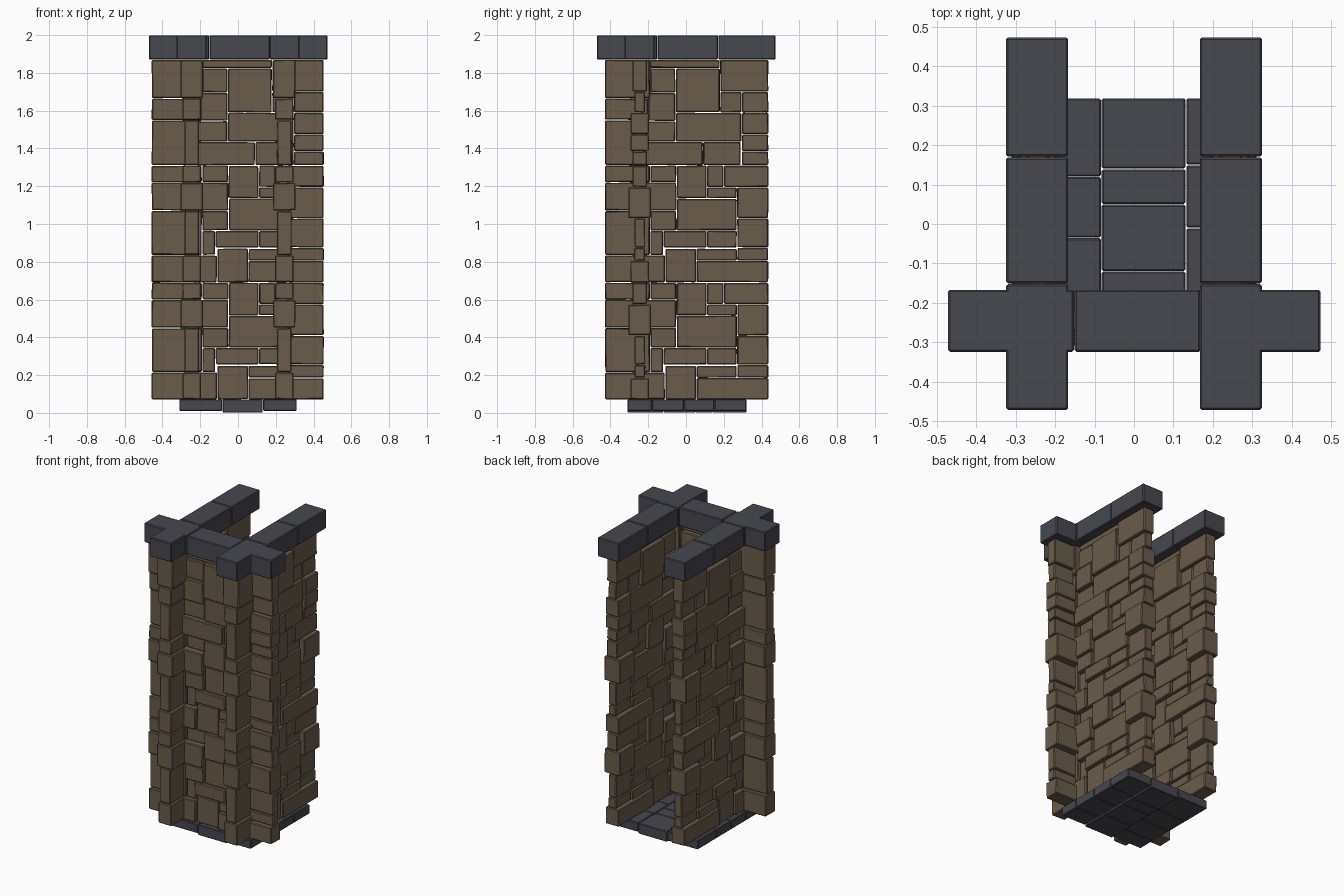
import bpy, bmesh, random
from mathutils import Matrix, Vector

random.seed(4)
if "Cube" in bpy.data.objects:
    bpy.data.objects.remove(bpy.data.objects["Cube"], do_unlink=True)


def make_material(name, color):
    mat = bpy.data.materials.new(name)
    mat.use_nodes = True
    mat.diffuse_color = color
    mat.node_tree.nodes["Principled BSDF"].inputs["Base Color"].default_value = color
    return mat


BROWN = make_material("brown stone", (0.145, 0.107, 0.070, 1))
SLATE = make_material("dark slate", (0.063, 0.063, 0.080, 1))


def add_block(bm, low, high, gap=0.002, wobble=0.0):
    """One stone between two corners, shrunk by the joint gap."""
    low, high = Vector(low), Vector(high)
    size = high - low - Vector((gap, gap, gap)) * 2
    place = Matrix.Translation((low + high) / 2) @ Matrix.Diagonal((*size, 1))
    for v in bmesh.ops.create_cube(bm, size=1, matrix=place)["verts"]:
        v.co += Vector([random.uniform(-wobble, wobble) for _ in range(3)])


def finish(name, bm, mat, bevel=0.005):
    mesh = bpy.data.meshes.new(name)
    bm.to_mesh(mesh)
    bm.free()
    mesh.materials.append(mat)
    obj = bpy.data.objects.new(name, mesh)
    bpy.context.collection.objects.link(obj)
    mod = obj.modifiers.new("worn edges", "BEVEL")
    mod.width = bevel
    mod.segments = 1
    return obj


# Stone layouts: start, end, bottom, top in hundredths, and a depth letter
DEPTH = {"w": 0.122, "m": 0.102, "s": 0.08, "n": 0.06}
L, R = -99, 99  # wall ends
LOWER = [
    (L, -11, 0, 14.5, "m"), (L, -19, 14.5, 38, "s"), (L, -5, 38, 53, "w"),
    (L, -19, 53, 62, "m"), (-19, -12, 14.5, 27.5, "n"), (-19, -5, 27.5, 38, "m"),
    (-19, -5, 53, 62, "n"), (-11, 5.5, 0, 18, "s"), (5.5, R, 0, 11.5, "m"),
    (5.5, 27, 11.5, 18, "s"), (27, R, 11.5, 18.5, "n"), (-12, 11, 18.5, 27.5, "m"),
    (11, 27, 18.5, 27.5, "s"), (27, R, 18.5, 34, "n"), (-5, 27, 27.5, 44.5, "s"),
    (27, R, 34, 50.5, "w"), (-5, 11, 44.5, 62, "m"), (11, 27, 44.5, 50.5, "n"),
    (11, 20, 50.5, 62, "n"), (20, R, 50.5, 62, "s"),
]
UPPER = [
    (L, -22, 0, 24, "s"), (L, -20, 24, 35.5, "m"), (L, -19, 35.5, 56, "w"),
    (-22, 9, 0, 12.5, "m"), (9, 29, 0, 12.5, "s"), (-22, -5.5, 12.5, 23.5, "n"),
    (-20, -5.5, 23.5, 38.5, "m"), (-19, -5.5, 38.5, 51.5, "s"),
    (-5.5, 29.5, 12.5, 28, "s"), (-5.5, 18, 28, 51.5, "m"), (-19, 18, 51.5, 56, "n"),
    (18, 29.5, 28, 39, "n"), (18, R, 39, 56, "s"), (29.5, R, 28, 39, "n"),
    (29.5, R, 16.5, 28, "m"), (29.5, R, 7.5, 16.5, "m"), (29.5, R, 0, 7.5, "s"),
]


def build_wall(name, centre, along_x, start, end):
    bm = bmesh.new()
    for base, layout in ((0.07, LOWER), (0.69, LOWER), (1.31, UPPER)):
        for a, b, z0, z1, letter in layout:
            a, b = max(a / 100, start), min(b / 100, end)
            half = DEPTH[letter] / 2
            z0, z1 = base + z0 / 100, base + z1 / 100
            if along_x:
                low, high = (a, centre - half, z0), (b, centre + half, z1)
            else:
                low, high = (centre - half, a, z0), (centre + half, b, z1)
            add_block(bm, low, high, wobble=0.0015)
    return finish(name, bm, BROWN)


# Three crossing walls, open at the back
build_wall("front_wall", -0.245, True, -0.458, 0.455)
build_wall("left_wall", 0.245, False, -0.43, 0.437)
build_wall("right_wall", -0.245, False, -0.43, 0.437)

# Top beams, three slabs each
CUTS = (-0.473, -0.152, 0.17, 0.475)
for name, along_x, c in (("left_beam", False, 0.246), ("right_beam", False, -0.246),
                         ("front_beam", True, -0.246)):
    bm = bmesh.new()
    for a, b in zip(CUTS, CUTS[1:]):
        p, q = c - 0.08, c + 0.08
        low, high = ((a, p), (b, q)) if along_x else ((p, a), (q, b))
        add_block(bm, (*low, 1.87), (*high, 2.0), gap=0.001)
    finish(name, bm, SLATE)

# Floor slabs in three columns
bm = bmesh.new()
COLUMNS = (
    (-0.312, -0.083, 0.01, (-0.31, -0.19, -0.035, 0.12, 0.32)),
    (-0.083, 0.132, 0.0, (-0.31, -0.12, 0.05, 0.14, 0.32)),
    (0.132, 0.312, 0.01, (-0.31, -0.18, -0.01, 0.15, 0.32)),
)
for x0, x1, bottom, cuts in COLUMNS:
    for y0, y1 in zip(cuts, cuts[1:]):
        add_block(bm, (x0, y0, bottom), (x1, y1, 0.072), gap=0.001)
finish("floor", bm, SLATE, 0.004)
